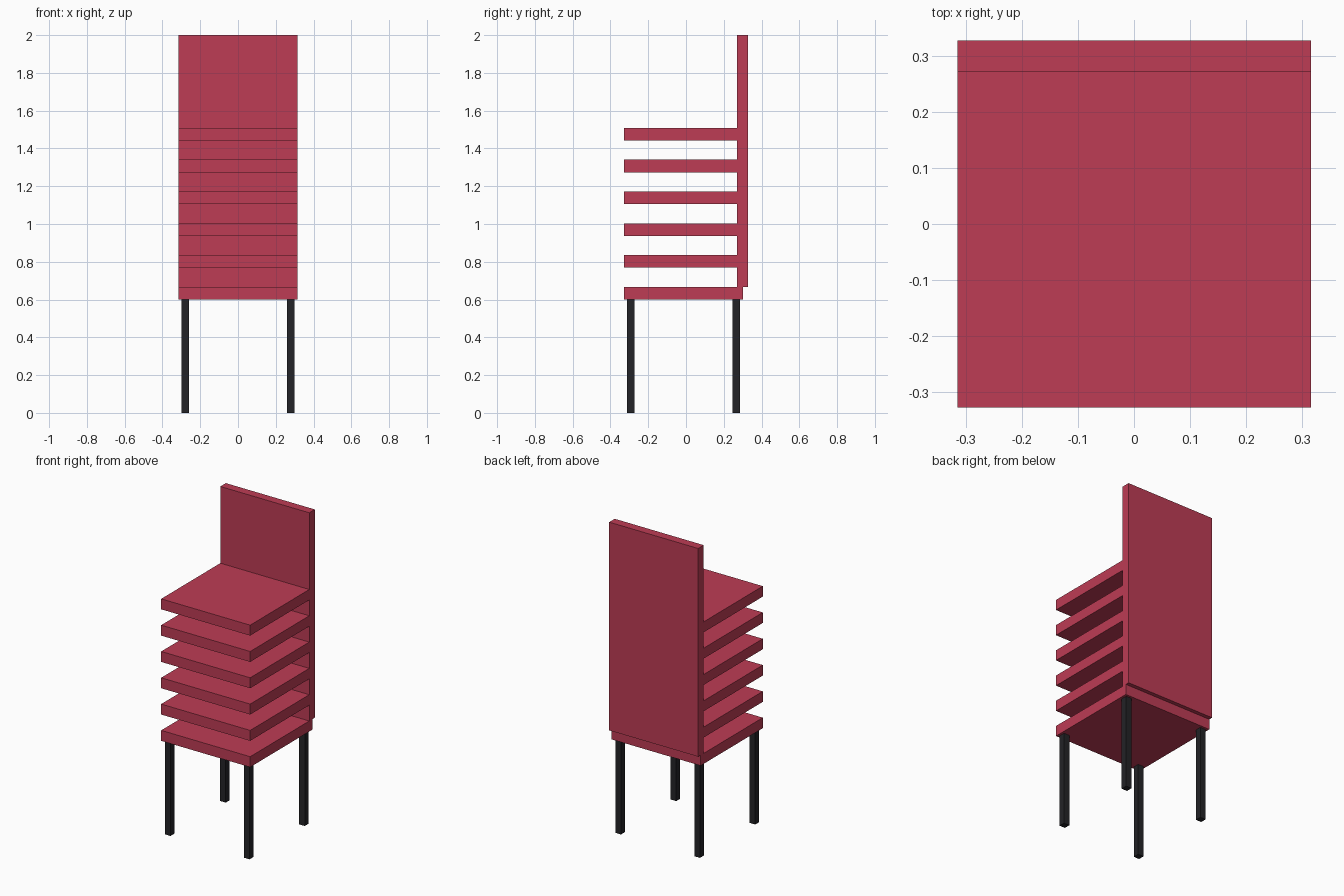
import bpy

if "Cube" in bpy.data.objects:
    bpy.data.objects.remove(bpy.data.objects["Cube"])


def material(name, color):
    mat = bpy.data.materials.new(name)
    mat.diffuse_color = color
    mat.use_nodes = True
    mat.node_tree.nodes["Principled BSDF"].inputs["Base Color"].default_value = mat.diffuse_color
    return mat


def box(name, x, y, z, mat):
    """Box spanning the (min, max) ranges x, y, z."""
    center = [(a + b) / 2 for a, b in (x, y, z)]
    bpy.ops.mesh.primitive_cube_add(size=1, location=center)
    ob = bpy.context.object
    ob.name = name
    ob.scale = [b - a for a, b in (x, y, z)]
    bpy.ops.object.transform_apply(location=False, rotation=False, scale=True)
    ob.data.materials.append(mat)
    return ob


red = material("red_upholstery", (0.51, 0.045, 0.09, 1))
black = material("black_metal", (0.017, 0.017, 0.02, 1))

HALF_W = 0.315
SEAT_Z, SEAT_T, STEP = 0.60, 0.067, 0.1684

# Stacked seats
for i in range(6):
    z = SEAT_Z + i * STEP
    box(f"seat_{i + 1}", (-HALF_W, HALF_W), (-0.327, 0.302), (z, z + SEAT_T), red)

# Merged backrest of the stack
box("backrest", (-HALF_W, HALF_W), (0.271, 0.327), (SEAT_Z + SEAT_T, 2.0), red)

# Four square legs under the lowest seat
for row, y in (("front", -0.292), ("rear", 0.267)):
    for side, x in (("left", -0.28), ("right", 0.28)):
        box(f"{row}_{side}_leg", (x - 0.02, x + 0.02), (y - 0.02, y + 0.02), (0, SEAT_Z), black)
